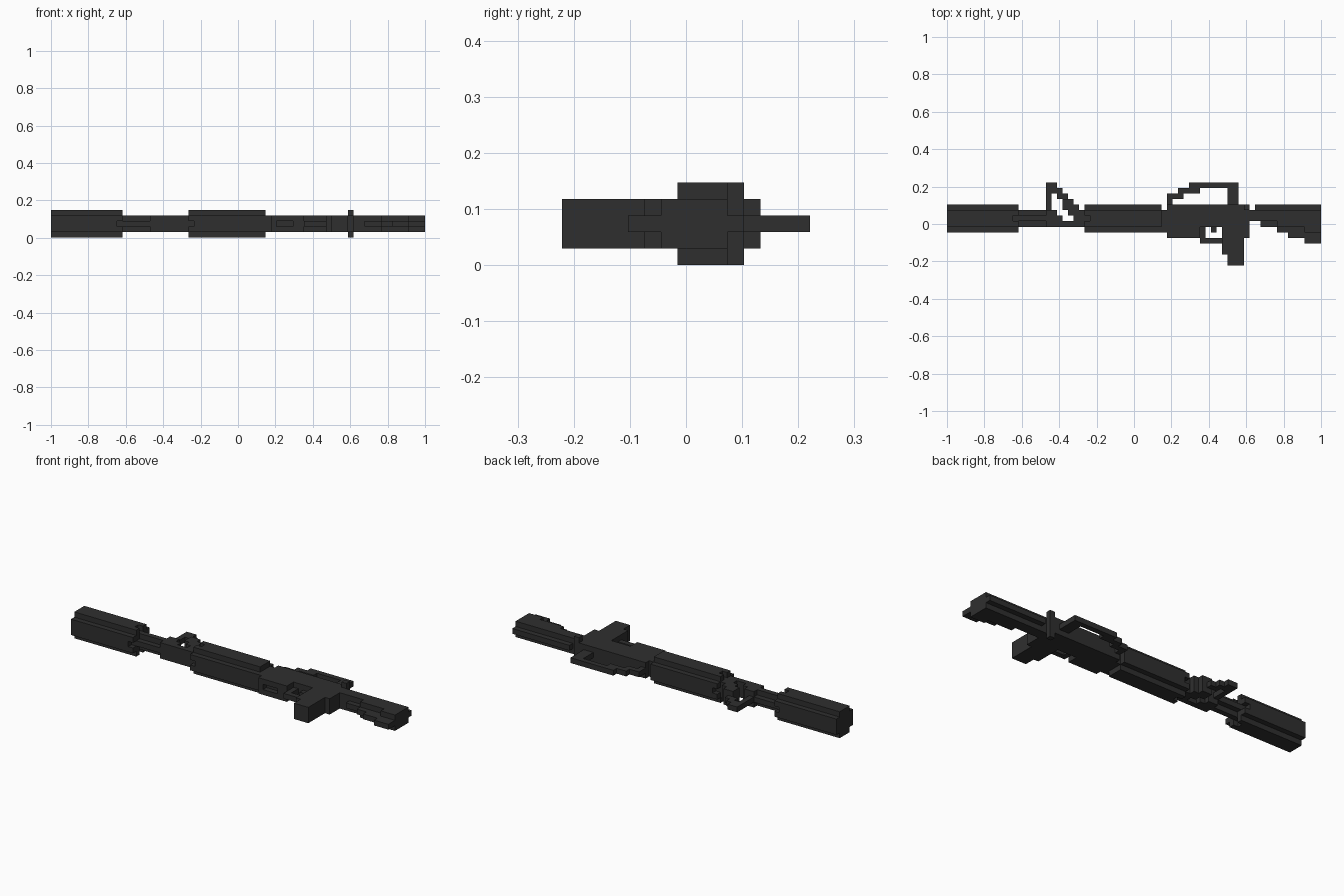
import bpy, bmesh
from mathutils import Vector

if "Cube" in bpy.data.objects:
    bpy.data.objects.remove(bpy.data.objects["Cube"])

U = 2 / 68  # size of one block; the model is 68 x 15 x 5 blocks

dark = bpy.data.materials.new("dark_gunmetal")
dark.diffuse_color = (0.028, 0.028, 0.028, 1)
dark.use_nodes = True
dark.node_tree.nodes["Principled BSDF"].inputs["Base Color"].default_value = dark.diffuse_color

SIDES = [((1, 0, 0), (0, 1, 0)), ((0, 1, 0), (0, 0, 1)), ((0, 0, 1), (1, 0, 0))]


def cells(x0, x1, y0, y1, width=3):
    """Blocks of a bar that is centred in z and 'width' blocks thick."""
    h = width // 2
    return {(x, y, z) for x in range(x0, x1) for y in range(y0, y1)
            for z in range(2 - h, 3 + h)}


def join(*bars):
    return set().union(*[cells(*b) for b in bars])


def build(name, filled):
    """Skin a set of blocks with outer faces only, then merge flat areas."""
    bm = bmesh.new()
    for c in filled:
        for u, v in SIDES:
            u, v = Vector(u), Vector(v)
            n = u.cross(v)
            for s in (1, -1):
                if tuple(int(a) for a in Vector(c) + n * s) in filled:
                    continue
                mid = Vector(c) + Vector((.5, .5, .5)) + n * s * .5
                ring = [mid + (u * a + v * b) * .5
                        for a, b in ((-1, -1), (1, -1), (1, 1), (-1, 1))]
                if s < 0:
                    ring.reverse()
                bm.faces.new([bm.verts.new(p * U - Vector((1, 7.5 * U, 0)))
                              for p in ring])
    bmesh.ops.remove_doubles(bm, verts=bm.verts, dist=1e-4)
    bmesh.ops.dissolve_limit(bm, angle_limit=0.02, verts=bm.verts, edges=bm.edges)
    me = bpy.data.meshes.new(name)
    bm.to_mesh(me)
    bm.free()
    me.materials.append(dark)
    bpy.context.collection.objects.link(bpy.data.objects.new(name, me))


def tube(x0, x1, notch):
    """Eight-sided tube with a gap in the middle of each side at one end."""
    t = join((x0, x1, 6, 11, 3), (x0, x1, 7, 10, 5))
    return t - {(notch, 6, 2), (notch, 10, 2), (notch, 8, 0), (notch, 8, 4)}


# Suppressor and handguard
build("suppressor", tube(0, 13, 12))
build("handguard", tube(25, 39, 25))

# Barrel with a cross-shaped section, and the gas block under the sight
build("barrel", join((13, 18, 7, 10, 1), (13, 18, 8, 9, 3)))
build("gas_block", join((18, 25, 7, 8), (18, 19, 8, 10), (19, 20, 8, 10), (20, 21, 8, 9)))

# Front sight: upright post and stepped rear strut
post = join((18, 19, 10, 15, 1), (19, 20, 14, 15, 1), (19, 21, 13, 14, 1))
strut = join((20, 22, 12, 13, 1), (21, 23, 11, 12, 3), (21, 24, 10, 11, 3),
             (22, 25, 9, 10, 3), (23, 25, 8, 9, 3))
build("front_sight", post | strut)

# Receiver with the magazine well opened from below
receiver = join((39, 40, 6, 10), (40, 55, 7, 11), (40, 46, 5, 7), (50, 55, 5, 7))
build("receiver", receiver - cells(41, 44, 5, 6, 1))

# Trigger, guard and grip
build("trigger_guard", join((46, 47, 4, 7, 1), (47, 50, 4, 5, 1)))
build("trigger", cells(48, 49, 6, 7, 1))
build("grip", join((50, 54, 2, 5), (51, 54, 0, 2)))

# Charging handle across the full width
build("charging_handle", cells(54, 55, 10, 11, 5))

# Carry handle
build("carry_handle", join((40, 41, 11, 12, 1), (40, 43, 12, 13, 1), (42, 46, 13, 14, 1),
                           (44, 53, 14, 15, 1), (51, 53, 11, 14, 1)))

# Stock: wide body, thin top ridge and thin stepped underside
build("stock", join((55, 68, 8, 10), (56, 68, 10, 11, 1), (57, 60, 7, 8, 1),
                    (60, 68, 7, 8), (60, 65, 6, 7, 1), (65, 68, 6, 7),
                    (62, 68, 5, 6, 1), (65, 68, 4, 5, 1)))
